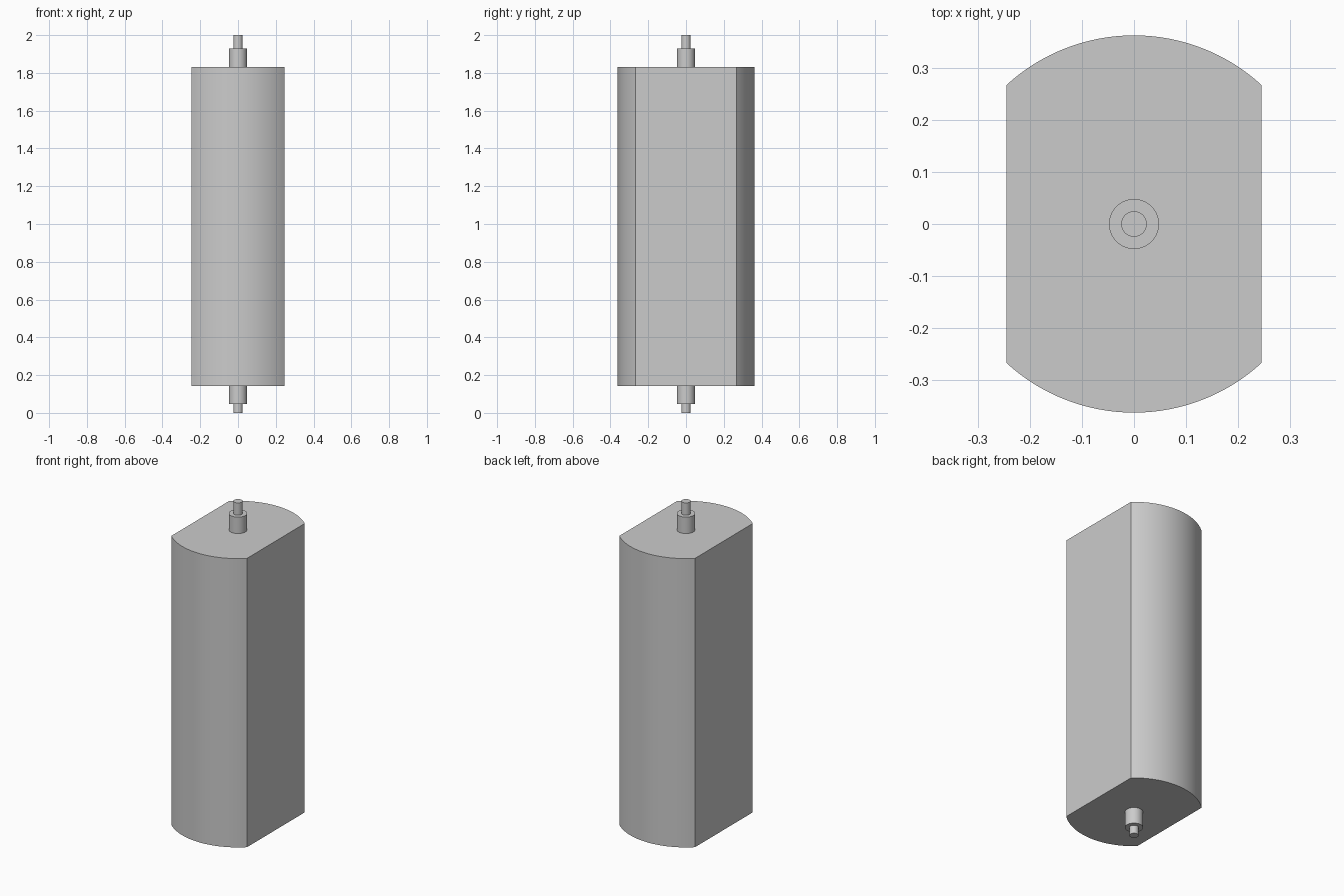
import bpy, math

if "Cube" in bpy.data.objects:
    bpy.data.objects.remove(bpy.data.objects["Cube"])

grey = bpy.data.materials.new("plain grey")
grey.diffuse_color = (0.6, 0.6, 0.6, 1)
grey.use_nodes = True
grey.node_tree.nodes["Principled BSDF"].inputs["Base Color"].default_value = grey.diffuse_color


def prism(name, outline, z0, z1):
    """Extrude a closed outline from z0 to z1, smooth on the curved sides."""
    n = len(outline)
    verts = [(x, y, z) for z in (z0, z1) for x, y in outline]
    faces = [tuple(reversed(range(n))), tuple(range(n, 2 * n))]
    faces += [(i, (i + 1) % n, n + (i + 1) % n, n + i) for i in range(n)]
    mesh = bpy.data.meshes.new(name)
    mesh.from_pydata(verts, [], faces)
    mesh.materials.append(grey)
    obj = bpy.data.objects.new(name, mesh)
    bpy.context.collection.objects.link(obj)
    bpy.ops.object.select_all(action='DESELECT')
    obj.select_set(True)
    bpy.context.view_layer.objects.active = obj
    bpy.ops.object.shade_smooth_by_angle(angle=math.radians(30))


def arc(radius, a0, a1, steps):
    return [(radius * math.cos(a0 + (a1 - a0) * i / steps),
             radius * math.sin(a0 + (a1 - a0) * i / steps)) for i in range(steps + 1)]


# Main body: a cylinder with two flats at x = +-0.245
R, FLAT = 0.362, 0.245
a = math.acos(FLAT / R)
body = arc(R, a, math.pi - a, 32) + arc(R, math.pi + a, 2 * math.pi - a, 32)
prism("body", body, 0.143, 1.832)

# Stepped shaft ends, top and bottom
collar = arc(0.048, 0, 2 * math.pi, 48)[:-1]
pin = arc(0.0245, 0, 2 * math.pi, 48)[:-1]
prism("lower_collar", collar, 0.048, 0.143)
prism("upper_collar", collar, 1.832, 1.928)
prism("lower_pin", pin, 0.0, 0.048)
prism("upper_pin", pin, 1.928, 2.0)
